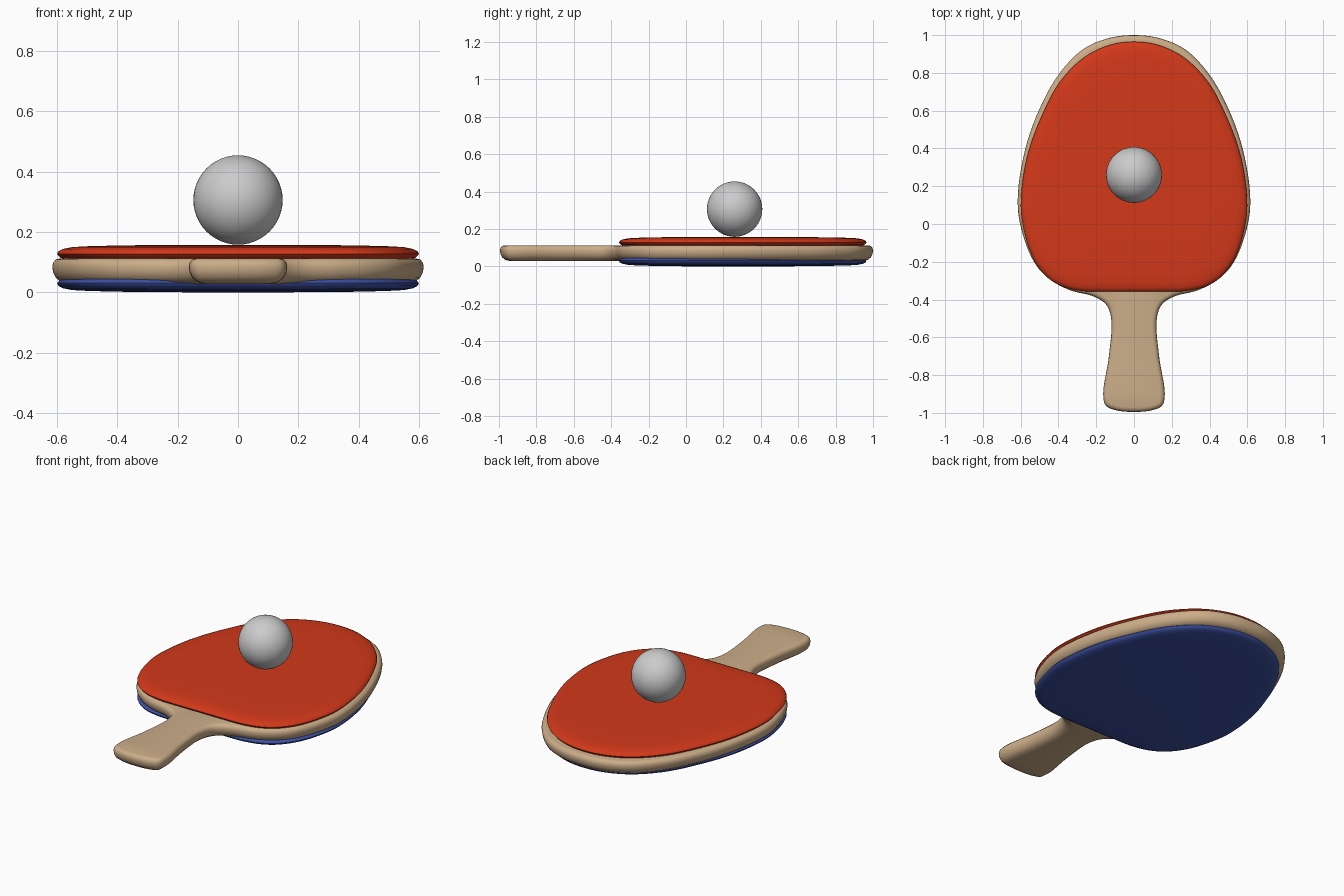
import bpy, math
from mathutils import Vector

if "Cube" in bpy.data.objects:
    bpy.data.objects.remove(bpy.data.objects["Cube"])


def material(name, rgb):
    m = bpy.data.materials.new(name)
    m.diffuse_color = (*rgb, 1)
    m.use_nodes = True
    m.node_tree.nodes["Principled BSDF"].inputs["Base Color"].default_value = m.diffuse_color
    return m


def smooth_outline(half, steps=8):
    """Mirror a right-hand half outline (top to bottom) and run a closed spline through it."""
    pts = [Vector(p) for p in half]
    pts += [Vector((-x, y)) for x, y in reversed(half[1:-1])]
    n, out = len(pts), []
    for i in range(n):
        a, b, c, d = (pts[(i + k) % n] for k in (-1, 0, 1, 2))
        # Centripetal spacing keeps uneven points free of bumps
        t1 = (b - a).length ** 0.5
        t2 = t1 + (c - b).length ** 0.5
        t3 = t2 + (d - c).length ** 0.5
        for s in range(steps):
            t = t1 + (t2 - t1) * s / steps
            p = a.lerp(b, t / t1)
            q = b.lerp(c, (t - t1) / (t2 - t1))
            r = c.lerp(d, (t - t2) / (t3 - t2))
            p = p.lerp(q, t / t2)
            q = q.lerp(r, (t - t1) / (t3 - t1))
            out.append(p.lerp(q, (t - t1) / (t2 - t1)))
    return out


def slab(name, outline, levels, mat, centre=(0, 0)):
    """Stack rings of an outline; each level is (inset, scale about centre, z)."""
    n, c = len(outline), Vector(centre)
    verts, faces = [], []
    for inset, scale, z in levels:
        for i, p in enumerate(outline):
            t = (outline[(i + 1) % n] - outline[i - 1]).normalized()
            q = p + Vector((t.y, -t.x)) * inset
            q = c + (q - c) * scale
            verts.append((q.x, q.y, z))
    for k in range(len(levels) - 1):
        for i in range(n):
            j = (i + 1) % n
            faces.append((k * n + j, k * n + i, (k + 1) * n + i, (k + 1) * n + j))
    last = (len(levels) - 1) * n
    faces.append(tuple(range(n)))
    faces.append(tuple(range(last + n - 1, last - 1, -1)))
    me = bpy.data.meshes.new(name)
    me.from_pydata(verts, [], faces)
    me.materials.append(mat)
    ob = bpy.data.objects.new(name, me)
    bpy.context.collection.objects.link(ob)
    bpy.context.view_layer.objects.active = ob
    ob.select_set(True)
    bpy.ops.object.shade_smooth_by_angle(angle=math.radians(40))
    ob.select_set(False)
    return ob


wood = material("wood", (0.60, 0.42, 0.25))
red = material("red_rubber", (0.65, 0.04, 0.01))
blue = material("blue_rubber", (0.045, 0.08, 0.36))

# Wooden blade and handle in one piece, softer below than above
blade = smooth_outline([
    (0, 1.0), (0.13, 0.985), (0.27, 0.925), (0.40, 0.79), (0.50, 0.61),
    (0.575, 0.40), (0.615, 0.15), (0.603, 0), (0.53, -0.20), (0.45, -0.29),
    (0.34, -0.35), (0.21, -0.385), (0.145, -0.43), (0.12, -0.51), (0.133, -0.70),
    (0.163, -0.90), (0.15, -0.96), (0.10, -0.985), (0, -0.995)])
slab("wooden_blade_and_handle", blade, [
    (0.06, 1, 0.028), (0.03, 1, 0.034), (0.012, 1, 0.048), (0.003, 1, 0.066),
    (0, 1, 0.085), (0.003, 1, 0.099), (0.012, 1, 0.109), (0.025, 1, 0.112)], wood)

# Rubber sheets: rounded rim and a slightly domed outer face
sheet = smooth_outline([
    (0, 0.965), (0.12, 0.95), (0.26, 0.885), (0.39, 0.755), (0.485, 0.58),
    (0.565, 0.36), (0.599, 0.13), (0.59, 0), (0.535, -0.18), (0.46, -0.28),
    (0.38, -0.33), (0.28, -0.354), (0.15, -0.358), (0, -0.358)])
rim = [(0.03, 1, 0.0), (0.01, 1, 0.006), (0, 1, 0.018), (0.004, 1, 0.027),
       (0.02, 1, 0.035), (0.05, 1, 0.041), (0.08, 0.95, 0.044),
       (0.08, 0.75, 0.0465), (0.08, 0.5, 0.048), (0.08, 0.2, 0.0485)]
slab("top_rubber", sheet, [(i, s, 0.109 + h) for i, s, h in rim], red, (0, 0.25))
slab("bottom_rubber", sheet, [(i, s, 0.0485 - h) for i, s, h in reversed(rim)],
     blue, (0, 0.25))

# Ball resting on the top face
bpy.ops.mesh.primitive_uv_sphere_add(segments=48, ring_count=24, radius=0.148,
                                     location=(0, 0.26, 0.306))
bpy.context.object.name = "ball"
bpy.ops.object.shade_smooth()
